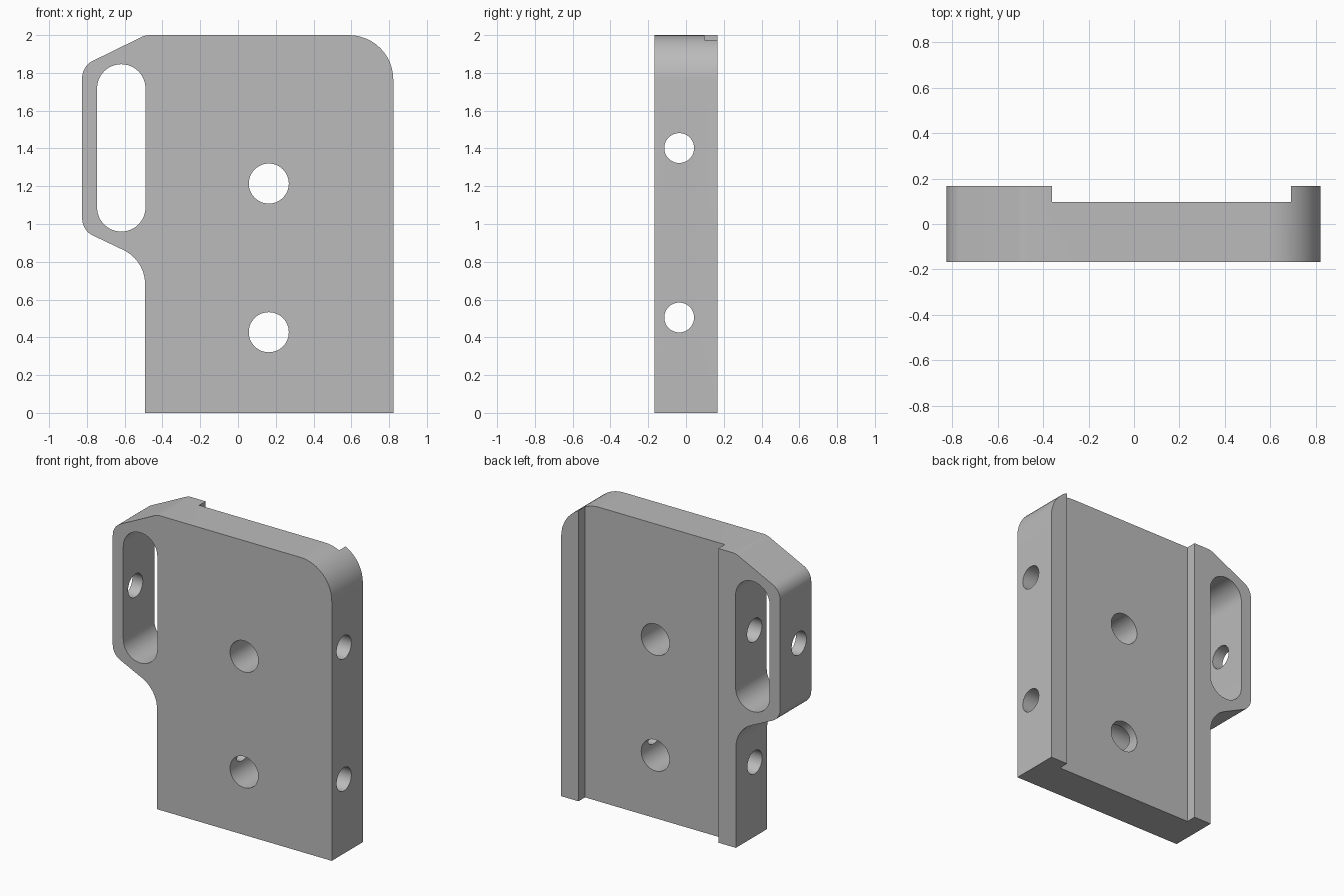
import bpy, bmesh, math
from mathutils import Vector

if "Cube" in bpy.data.objects:
    bpy.data.objects.remove(bpy.data.objects["Cube"])

grey = bpy.data.materials.new("plain grey")
grey.diffuse_color = (0.5, 0.5, 0.5, 1)
grey.use_nodes = True
grey.node_tree.nodes["Principled BSDF"].inputs["Base Color"].default_value = grey.diffuse_color


def rounded(corners, steps=12):
    """Closed outline from (u, v, radius) corners, with each corner filleted."""
    pts = []
    for i, (u, v, r) in enumerate(corners):
        p = Vector((u, v))
        if r == 0:
            pts.append(p)
            continue
        a = (Vector(corners[i - 1][:2]) - p).normalized()
        b = (Vector(corners[(i + 1) % len(corners)][:2]) - p).normalized()
        half = a.angle(b) / 2
        centre = p + (a + b).normalized() * (r / math.sin(half))
        start = p + a * (r / math.tan(half)) - centre
        end = p + b * (r / math.tan(half)) - centre
        turn = start.angle_signed(end)  # clockwise positive
        for k in range(steps + 1):
            t = -turn * k / steps
            c, s = math.cos(t), math.sin(t)
            pts.append(centre + Vector((start.x * c - start.y * s, start.x * s + start.y * c)))
    return pts


def circle(u, v, r, n=48):
    return [Vector((u + r * math.cos(2 * math.pi * k / n),
                    v + r * math.sin(2 * math.pi * k / n))) for k in range(n)]


def prism(name, pts, axis, lo, hi):
    """Extrude an outline along x (outline in y, z) or y (outline in x, z)."""
    place = (lambda p, d: (d, p.x, p.y)) if axis == "x" else (lambda p, d: (p.x, d, p.y))
    bm = bmesh.new()
    face = bm.faces.new([bm.verts.new(place(p, lo)) for p in pts])
    out = bmesh.ops.extrude_face_region(bm, geom=[face])
    step = Vector((hi - lo, 0, 0)) if axis == "x" else Vector((0, hi - lo, 0))
    bmesh.ops.translate(bm, vec=step, verts=[g for g in out["geom"] if isinstance(g, bmesh.types.BMVert)])
    bmesh.ops.recalc_face_normals(bm, faces=bm.faces)
    mesh = bpy.data.meshes.new(name)
    bm.to_mesh(mesh)
    bm.free()
    mesh.materials.append(grey)
    obj = bpy.data.objects.new(name, mesh)
    bpy.context.collection.objects.link(obj)
    return obj


# Plate with the side lug
plate = prism("mounting_plate", rounded([
    (-0.492, 0, 0), (0.822, 0, 0), (0.822, 2, 0.235), (-0.49, 2, 0.1),
    (-0.825, 1.836, 0.1), (-0.825, 0.966, 0.1), (-0.492, 0.808, 0.2)]), "y", -0.167, 0.167)

# Lug slot, back channel, face holes and cross holes
cutters = [
    prism("slot_cutter", rounded([
        (-0.746, 0.96, 0.1275), (-0.49, 0.96, 0.1275),
        (-0.49, 1.846, 0.1275), (-0.746, 1.846, 0.1275)]), "y", -0.5, 0.5),
    prism("channel_cutter", [Vector(p) for p in
          ((-0.36, -0.3), (0.692, -0.3), (0.692, 2.3), (-0.36, 2.3))], "y", 0.097, 0.5),
]
for z in (0.427, 1.214):
    cutters.append(prism("face_hole_cutter", circle(0.163, z, 0.106), "y", -0.5, 0.5))
for z in (0.505, 1.402):
    cutters.append(prism("cross_hole_cutter", circle(-0.036, z, 0.079), "x", -1.2, 1.2))

bpy.context.view_layer.objects.active = plate
for cutter in cutters:
    mod = plate.modifiers.new("cut", "BOOLEAN")
    mod.operation = "DIFFERENCE"
    mod.solver = "EXACT"
    mod.object = cutter
    bpy.ops.object.modifier_apply(modifier=mod.name)
    bpy.data.objects.remove(cutter, do_unlink=True)

# Smooth rounded walls, sharp rims
bpy.ops.object.select_all(action="DESELECT")
plate.select_set(True)
bpy.ops.object.shade_smooth_by_angle(angle=math.radians(30))
